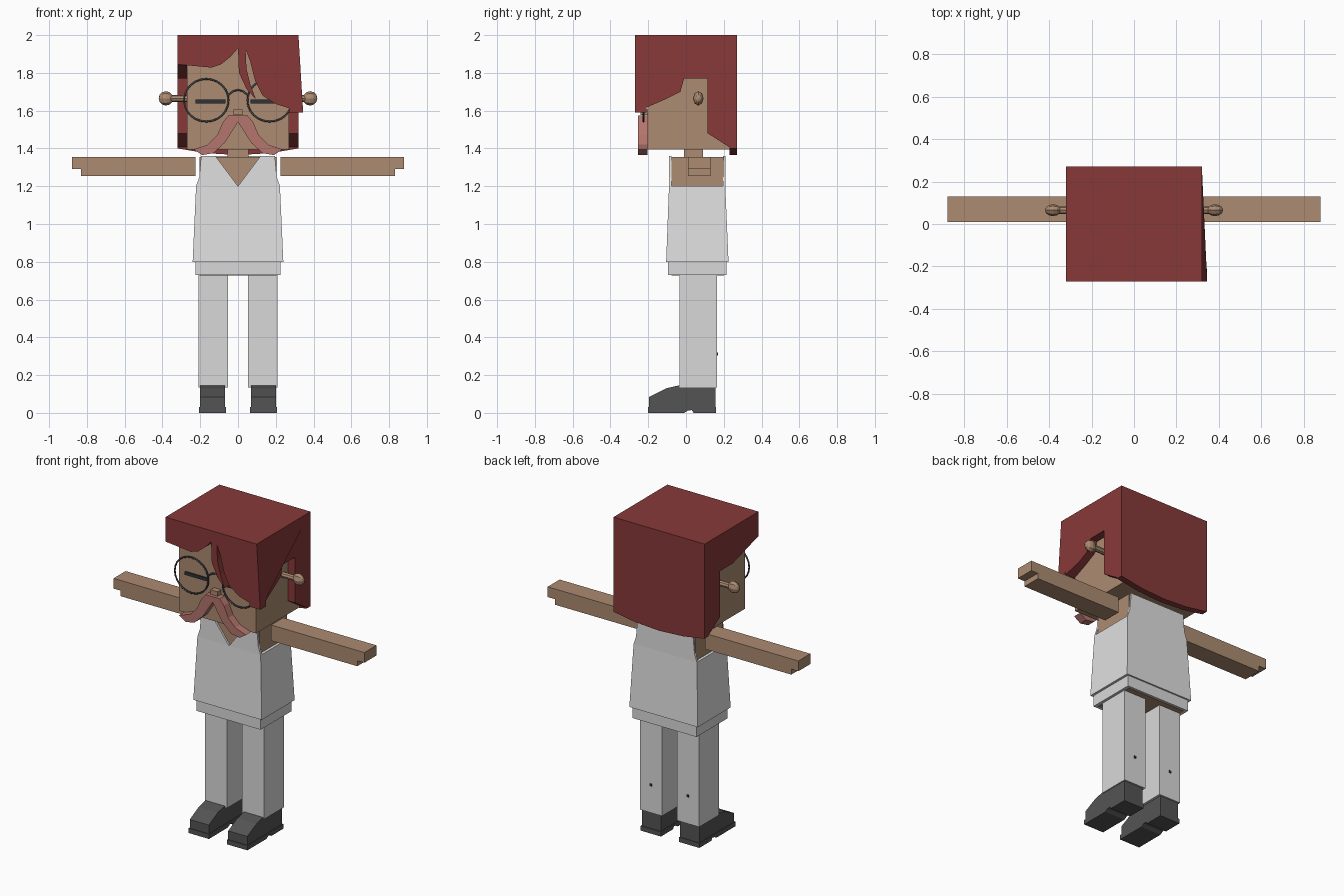
import bpy
import bmesh
import math
from mathutils import Vector

cube = bpy.data.objects.get("Cube")
if cube:
    bpy.data.objects.remove(cube, do_unlink=True)


def material(name, r, g, b):
    def linear(c):
        c /= 255
        return c / 12.92 if c <= 0.04045 else ((c + 0.055) / 1.055) ** 2.4
    color = (linear(r), linear(g), linear(b), 1)
    m = bpy.data.materials.new(name)
    m.use_nodes = True
    m.diffuse_color = color
    m.node_tree.nodes["Principled BSDF"].inputs["Base Color"].default_value = color
    return m


SKIN = material("tan skin", 172, 139, 113)
HAIR = material("dark red hair", 136, 57, 57)
MUSTACHE = material("dusty pink", 180, 117, 109)
SHIRT = material("off white shirt", 224, 224, 224)
PANTS = material("pale grey trousers", 217, 217, 217)
SHOE = material("charcoal shoes", 84, 84, 84)
WIRE = material("slate wire", 72, 76, 84)
DARK = material("dark eyes", 46, 52, 56)


def finish(name, bm, mat):
    bmesh.ops.recalc_face_normals(bm, faces=bm.faces)
    mesh = bpy.data.meshes.new(name)
    bm.to_mesh(mesh)
    bm.free()
    mesh.materials.append(mat)
    obj = bpy.data.objects.new(name, mesh)
    bpy.context.collection.objects.link(obj)
    return obj


def box(name, x, y, z, mat, top=None):
    """Box from ranges; top optionally gives other x and y ranges for the upper face."""
    bm = bmesh.new()
    bmesh.ops.create_cube(bm, size=1)
    for v in bm.verts:
        xr, yr = top if top and v.co.z > 0 else (x, y)
        v.co = (xr[v.co.x > 0], yr[v.co.y > 0], z[v.co.z > 0])
    return finish(name, bm, mat)


def prism(name, points, axis, lo, hi, mat):
    """Extrude an outline, (y, z) along x or (x, z) along y."""
    bm = bmesh.new()
    place = (lambda a, b: (lo, a, b)) if axis == "x" else (lambda a, b: (a, lo, b))
    face = bm.faces.new([bm.verts.new(place(a, b)) for a, b in points])
    new = bmesh.ops.extrude_face_region(bm, geom=[face])["geom"]
    shift = Vector((hi - lo, 0, 0)) if axis == "x" else Vector((0, hi - lo, 0))
    bmesh.ops.translate(bm, vec=shift, verts=[g for g in new if isinstance(g, bmesh.types.BMVert)])
    return finish(name, bm, mat)


def wire(name, points, closed):
    curve = bpy.data.curves.new(name, "CURVE")
    curve.dimensions = "3D"
    curve.bevel_depth = 0.005
    curve.bevel_resolution = 1
    spline = curve.splines.new("POLY")
    spline.points.add(len(points) - 1)
    for p, co in zip(spline.points, points):
        p.co = (*co, 1)
    spline.use_cyclic_u = closed
    curve.materials.append(WIRE)
    obj = bpy.data.objects.new(name, curve)
    bpy.context.collection.objects.link(obj)


def mirrored(half):
    """Complete a left-right symmetric outline from its +x half."""
    return half + [(-x, z) for x, z in reversed(half) if x > 0]


# Head, neck and nose
box("head", (-0.27, 0.27), (-0.205, 0.23), (1.395, 1.95), SKIN)
box("neck", (-0.055, 0.055), (-0.01, 0.09), (1.35, 1.4), SKIN)
box("nose", (-0.025, 0.025), (-0.24, -0.2), (1.578, 1.607), SKIN)

# Hair: crown, back, two sides and swept fringe
box("hair_crown", (-0.32, 0.32), (-0.27, 0.27), (1.94, 2), HAIR)
prism("hair_back", mirrored([(0.32, 2), (0.32, 1.4), (0.17, 1.375), (0, 1.365)]), "y", 0.23, 0.27, HAIR)
rear = [(-0.01, 1.77), (0.115, 1.77), (0.115, 1.48), (0.24, 1.4), (0.27, 1.4), (0.27, 2)]
prism("hair_side_right", [(-0.27, 2), (-0.27, 1.845)] + rear, "x", -0.32, -0.27, HAIR)
side = prism("hair_side_left", [(-0.27, 2), (-0.27, 1.59), (-0.11, 1.66), (-0.03, 1.7)] + rear,
             "x", 0.27, 0.32, HAIR)
for v in side.data.vertices:
    if v.co.x > 0.3 and v.co.z < 1.6 and v.co.y < -0.2:
        v.co.x = 0.345
fringe = [(-0.32, 2), (-0.32, 1.845), (-0.14, 1.828), (-0.09, 1.845), (-0.04, 1.885), (0, 1.93),
          (0.005, 1.8), (0.045, 1.715), (0.095, 1.66), (0.065, 1.74), (0.045, 1.82), (0.04, 1.925),
          (0.065, 1.86), (0.09, 1.76), (0.13, 1.68), (0.2, 1.635), (0.345, 1.59), (0.32, 1.84),
          (0.32, 2)]
prism("hair_fringe", fringe, "y", -0.27, -0.21, HAIR)

# Mustache
prism("mustache", mirrored([(0, 1.575), (0.05, 1.575), (0.08, 1.54), (0.11, 1.47), (0.16, 1.42),
                            (0.235, 1.395), (0.19, 1.365), (0.13, 1.375), (0.07, 1.43), (0, 1.54)]),
      "y", -0.255, -0.203, MUSTACHE)

# Glasses bridge
wire("glasses_bridge", [(x, -0.225, 1.71 - 10 * x * x) for x in (-0.052, -0.025, 0, 0.025, 0.052)], False)

# Torso, shirt and hip band
box("torso", (-0.205, 0.205), (-0.078, 0.2), (0.728, 1.355), SKIN)
box("shirt_body", (-0.24, 0.24), (-0.105, 0.225), (0.8, 1.2), SHIRT,
    top=((-0.222, 0.222), (-0.09, 0.208)))
box("hip_band", (-0.225, 0.225), (-0.095, 0.215), (0.73, 0.81), PANTS)
armhole = [(0.222, 1.2), (0.205, 1.25), (0.195, 1.36)]
prism("shirt_front", mirrored([(0, 1.2)] + armhole + [(0.12, 1.36)])[:5] , "y", -0.09, -0.076, SHIRT)
prism("shirt_front_mirrored", [(-x, z) for x, z in [(0, 1.2)] + armhole + [(0.12, 1.36)]],
      "y", -0.09, -0.076, SHIRT)
prism("shirt_back", mirrored(armhole), "y", 0.196, 0.208, SHIRT)

shoe = [(-0.195, 0.02), (-0.195, 0.085), (-0.105, 0.13), (-0.04, 0.145), (0.155, 0.142), (0.155, 0.02)]
sole = [(-0.2, 0), (-0.2, 0.03), (0.16, 0.03), (0.16, 0), (0.04, 0), (0.03, 0.015), (0.01, 0.012), (-0.01, 0)]

# Paired parts
for s, label in ((1, "left"), (-1, "right")):
    def span(a, b):
        return tuple(sorted((s * a, s * b)))

    prism("arm_" + label, [(s * x, z) for x, z in ((0.225, 1.255), (0.83, 1.255), (0.83, 1.29),
                                                   (0.88, 1.29), (0.88, 1.355), (0.225, 1.355))],
          "y", 0.01, 0.13, SKIN)
    box("leg_" + label, span(0.053, 0.208), (-0.035, 0.165), (0.135, 0.74), PANTS)
    box("leg_stud_" + label, span(0.123, 0.138), (0.16, 0.17), (0.305, 0.32), DARK)
    prism("shoe_" + label, shoe, "x", *span(0.068, 0.202), SHOE)
    prism("sole_" + label, sole, "x", *span(0.064, 0.206), SHOE)
    box("eye_" + label, span(0.065, 0.225), (-0.213, -0.2), (1.638, 1.658), DARK)

    # Ear stem and faceted knob
    bpy.ops.mesh.primitive_cylinder_add(vertices=8, radius=0.018, depth=0.1,
                                        location=(s * 0.31, 0.065, 1.665), rotation=(0, math.pi / 2, 0))
    stem = bpy.context.object
    stem.name = "ear_stem_" + label
    stem.data.materials.append(SKIN)
    bpy.ops.mesh.primitive_uv_sphere_add(segments=8, ring_count=6, radius=1,
                                         location=(s * 0.382, 0.065, 1.665), rotation=(0, math.pi / 2, 0))
    knob = bpy.context.object
    knob.name = "ear_knob_" + label
    knob.scale = (0.038, 0.028, 0.038)
    knob.data.materials.append(SKIN)

    # Round lens rim
    rim = [(s * 0.168 + 0.118 * math.cos(a), -0.225, 1.655 + 0.113 * math.sin(a))
           for a in (i * math.tau / 24 for i in range(24))]
    wire("glasses_rim_" + label, rim, True)
